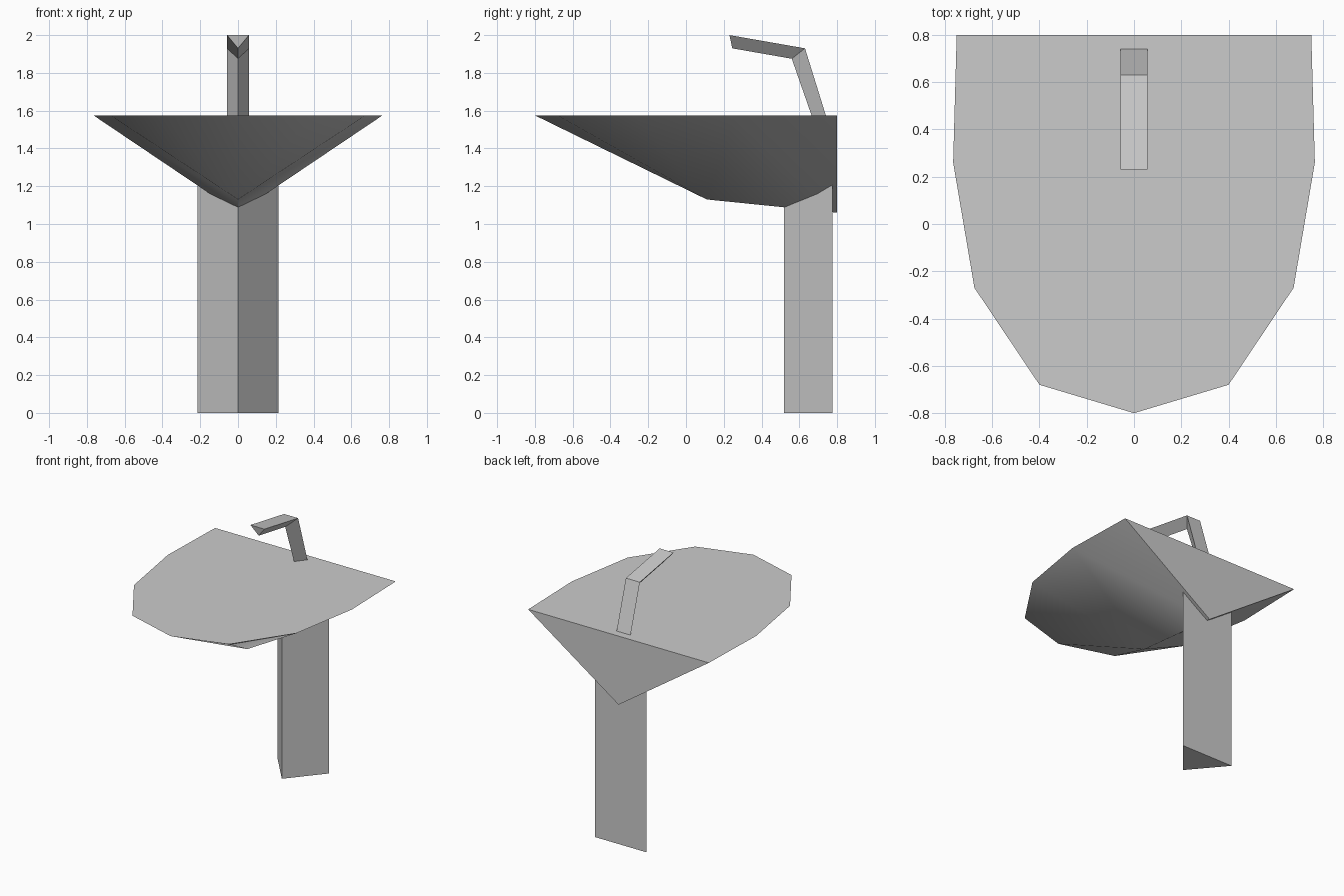
import bpy
import math

cube = bpy.data.objects.get("Cube")
if cube:
    bpy.data.objects.remove(cube, do_unlink=True)

# Glazed ceramic, one colour throughout
GREY = (0.6, 0.6, 0.6, 1.0)
ceramic = bpy.data.materials.new("grey_ceramic")
ceramic.use_nodes = True
ceramic.diffuse_color = GREY
ceramic.node_tree.nodes["Principled BSDF"].inputs["Base Color"].default_value = GREY


def make_part(name, verts, faces):
    mesh = bpy.data.meshes.new(name)
    mesh.from_pydata(verts, [], faces)
    mesh.materials.append(ceramic)
    part = bpy.data.objects.new(name, mesh)
    bpy.context.collection.objects.link(part)
    return part


def loft(name, rings):
    """Join equal-sized rings of points into a capped tube."""
    n = len(rings[0])
    verts = [p for ring in rings for p in ring]
    faces = [tuple(reversed(range(n))), tuple(range(len(verts) - n, len(verts)))]
    for r in range(len(rings) - 1):
        for i in range(n):
            a, b = r * n + i, r * n + (i + 1) % n
            faces.append((a, b, b + n, a + n))
    return make_part(name, verts, faces)


# Basin: flat rim, with the underside fanned out from a two-point keel
RIM_Z = 1.575
half = [(0.75, 0.80), (0.765, 0.26), (0.675, -0.27), (0.40, -0.68)]
outline = half + [(0, -0.80)] + [(-x, y) for x, y in reversed(half)]
rim = [(x, y, RIM_Z) for x, y in outline]
n = len(rim)
keel, tail = n, n + 1
faces = [tuple(reversed(range(n))), (0, n - 1, tail)]
faces += [(i, i + 1, keel) for i in range(1, n - 2)]
faces += [(0, 1, tail), (1, keel, tail), (n - 2, n - 1, tail), (keel, n - 2, tail)]
basin = make_part("basin", rim + [(0, 0.11, 1.13), (0, 0.80, 1.06)], faces)

# Pedestal: triangular column with its ridge to the front
section = [(0, 0.52), (0.215, 0.775), (-0.215, 0.775)]
loft("pedestal", [[(x, y, z) for x, y in section] for z in (0, 1.24)])

# Faucet: bent triangular bar, flat on the outside and ridged on the inside
outer = [(0.745, 1.56), (0.63, 1.93), (0.23, 2.0)]
inner = [(0.67, 1.56), (0.56, 1.875), (0.245, 1.93)]
W = 0.058
loft("faucet", [[(0, *i), (W, *o), (-W, *o)] for o, i in zip(outer, inner)])

# Soften the underside while keeping the rim and keel crisp
bpy.ops.object.select_all(action="DESELECT")
basin.select_set(True)
bpy.context.view_layer.objects.active = basin
bpy.ops.object.shade_smooth_by_angle(angle=math.radians(35))
